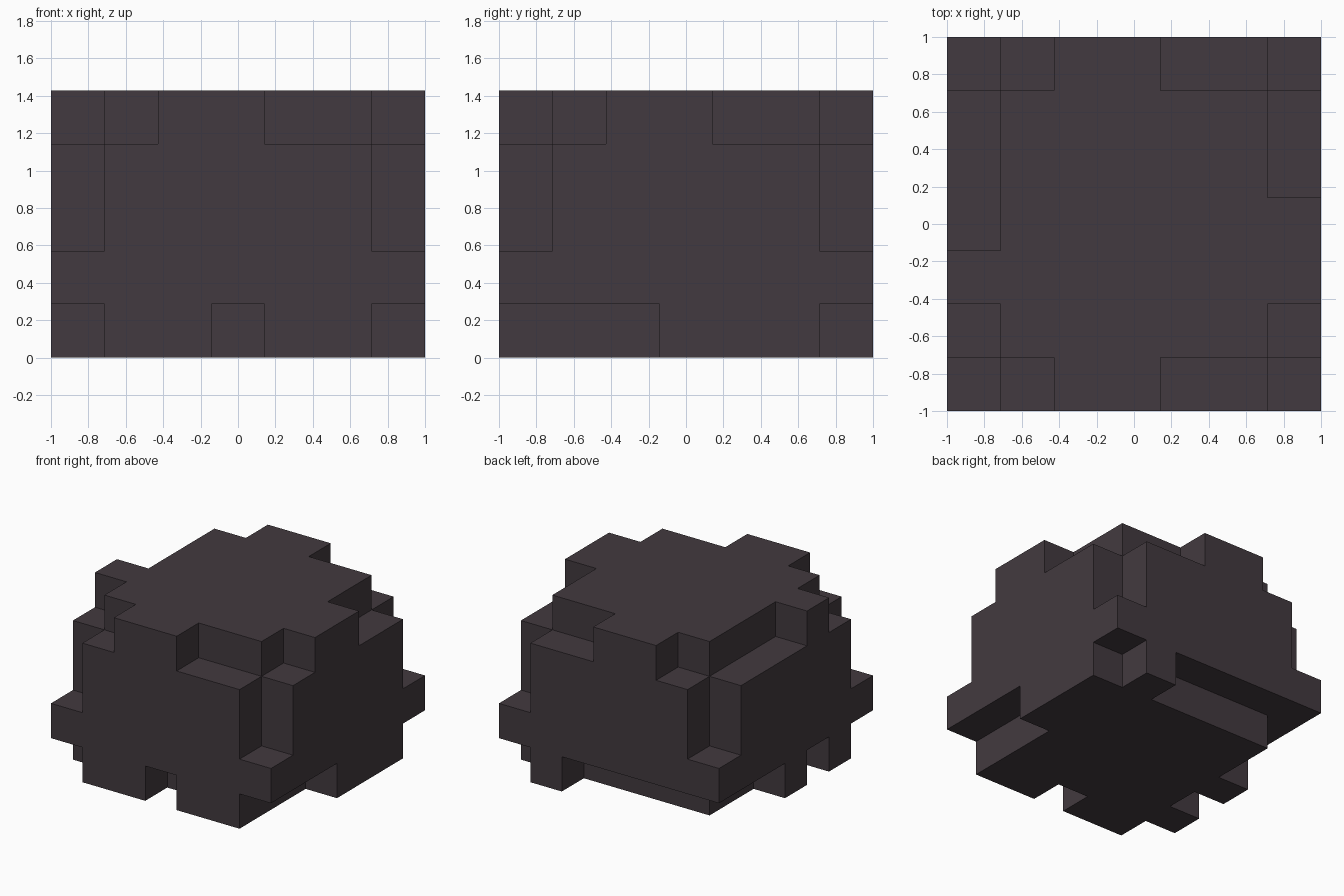
import bpy, bmesh, math
from mathutils import Vector

if "Cube" in bpy.data.objects:
    bpy.data.objects.remove(bpy.data.objects["Cube"], do_unlink=True)

# One flat colour
stone = bpy.data.materials.new("dark_stone")
stone.use_nodes = True
colour = (0.055, 0.042, 0.050, 1)
stone.diffuse_color = colour
bsdf = stone.node_tree.nodes["Principled BSDF"]
bsdf.inputs["Base Color"].default_value = colour
bsdf.inputs["Roughness"].default_value = 0.9

# Boulder of square blocks: size in blocks, and block width
NX, NY, NZ = 7, 7, 5
UNIT = 2 / 7
X, Y, Z = NX - 1, NY - 1, NZ - 1

# Blocks that remain along each chipped edge
kept = set()
kept |= {(x, 0, Z) for x in (2, 3)}             # top front
kept |= {(x, Y, Z) for x in (2, 3)}             # top back
kept |= {(X, y, Z) for y in (2, 3)}             # top right side
kept |= {(0, 2, Z)}                             # top left side
kept |= {(x, 0, 0) for x in (1, 2, 4, 5)}       # bottom front
kept |= {(5, Y, 0)}                             # bottom back
kept |= {(X, y, 0) for y in (3, 4, 5)}          # bottom, +x side
kept |= {(0, y, 0) for y in (1, 3)}             # bottom, -x side
kept |= {(x, y, 1) for x in (0, X) for y in (0, Y)}  # upright corners


def solid(c):
    """True where the boulder fills a block."""
    if not all(0 <= v < n for v, n in zip(c, (NX, NY, NZ))):
        return False
    outer = sum(v in (0, n - 1) for v, n in zip(c, (NX, NY, NZ)))
    return outer < 2 or c in kept


# Skin only the exposed block sides
bm = bmesh.new()
corners = {}


def corner(p):
    if p not in corners:
        corners[p] = bm.verts.new(((p[0] - NX / 2) * UNIT,
                                   (p[1] - NY / 2) * UNIT, p[2] * UNIT))
    return corners[p]


blocks = [(x, y, z) for x in range(NX) for y in range(NY) for z in range(NZ)]
for cell in filter(solid, blocks):
    for axis in range(3):
        for side in (0, 1):
            near = list(cell)
            near[axis] += 2 * side - 1
            if solid(tuple(near)):
                continue
            quad = []
            for u, v in ((0, 0), (1, 0), (1, 1), (0, 1)):
                p = list(cell)
                p[axis] += side
                p[(axis + 1) % 3] += u
                p[(axis + 2) % 3] += v
                quad.append(corner(tuple(p)))
            bm.faces.new(quad if side else quad[::-1])

# Merge coplanar squares into broad flat faces
bmesh.ops.dissolve_limit(bm, angle_limit=math.radians(1),
                         verts=bm.verts[:], edges=bm.edges[:])
mesh = bpy.data.meshes.new("boulder")
bm.to_mesh(mesh)
bm.free()
mesh.materials.append(stone)
boulder = bpy.data.objects.new("boulder", mesh)
bpy.context.collection.objects.link(boulder)
